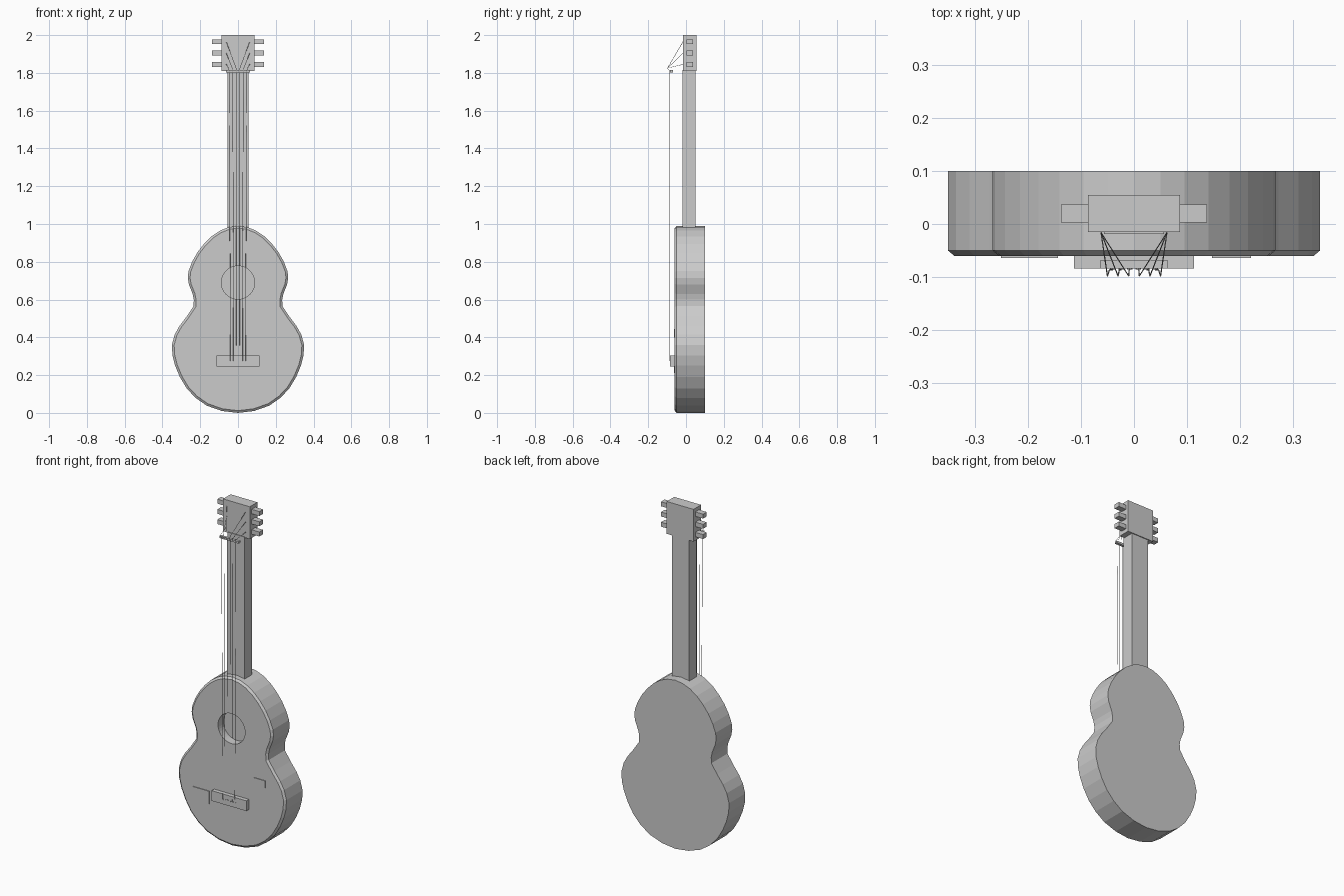
import bpy
import bmesh
from mathutils import Matrix, Vector

default = bpy.data.objects.get("Cube")
if default:
    bpy.data.objects.remove(default, do_unlink=True)

grey = bpy.data.materials.new("plain_grey")
grey.use_nodes = True
colour = (0.6, 0.6, 0.6, 1)
grey.diffuse_color = colour
grey.node_tree.nodes["Principled BSDF"].inputs["Base Color"].default_value = colour


def finish(name, bm):
    bmesh.ops.recalc_face_normals(bm, faces=bm.faces)
    mesh = bpy.data.meshes.new(name)
    bm.to_mesh(mesh)
    bm.free()
    mesh.materials.append(grey)
    obj = bpy.data.objects.new(name, mesh)
    bpy.context.collection.objects.link(obj)
    return obj


def box(name, x, y, z):
    """Box from (min, max) pairs on each axis."""
    bm = bmesh.new()
    bmesh.ops.create_cube(bm, size=1)
    for v in bm.verts:
        v.co = [sum(r) / 2 + c * (r[1] - r[0]) for r, c in zip((x, y, z), v.co)]
    return finish(name, bm)


def disc(name, x, z, radius, y, sides):
    """Cylinder along y between two depths."""
    bm = bmesh.new()
    place = Matrix.Translation((x, sum(y) / 2, z)) @ Matrix.Rotation(1.5707963, 4, "X")
    bmesh.ops.create_cone(bm, cap_ends=True, segments=sides, radius1=radius,
                          radius2=radius, depth=y[1] - y[0], matrix=place)
    return finish(name, bm)


# Body: mirrored half outline, extruded, with a chamfered front rim
half = [(0, 0.99), (0.05, 0.983), (0.095, 0.965), (0.14, 0.935), (0.18, 0.895),
        (0.215, 0.85), (0.243, 0.80), (0.262, 0.75), (0.266, 0.715), (0.26, 0.68),
        (0.24, 0.63), (0.234, 0.60), (0.235, 0.565), (0.272, 0.51), (0.31, 0.46),
        (0.335, 0.415), (0.35, 0.36), (0.347, 0.305), (0.333, 0.25), (0.308, 0.19),
        (0.272, 0.13), (0.225, 0.08), (0.165, 0.038), (0.085, 0.01), (0, 0)]
outline = half + [(-x, z) for x, z in half[-2:0:-1]]
bm = bmesh.new()
back = bm.faces.new([bm.verts.new((x, 0.10, z)) for x, z in outline])
geom = bmesh.ops.extrude_face_region(bm, geom=[back], use_keep_orig=True)["geom"]
front = [g for g in geom if isinstance(g, bmesh.types.BMFace)][0]
for v in front.verts:
    v.co.y = -0.05
bmesh.ops.recalc_face_normals(bm, faces=bm.faces)
bmesh.ops.inset_region(bm, faces=[front], thickness=0.012)
for v in front.verts:
    v.co.y = -0.06
body = finish("body", bm)

# Sound hole cut into the front
cutter = disc("sound_hole_cutter", 0, 0.69, 0.088, (-0.12, -0.01), 40)
cutter.hide_render = True
cut = body.modifiers.new("sound_hole", "BOOLEAN")
cut.operation = "DIFFERENCE"
cut.solver = "EXACT"
cut.object = cutter
bpy.context.view_layer.objects.active = body
bpy.ops.object.modifier_apply(modifier=cut.name)
bpy.data.objects.remove(cutter, do_unlink=True)

# Neck, head, nut and bridge
box("neck", (-0.056, 0.056), (-0.019, 0.05), (0.975, 1.815))
box("headstock", (-0.087, 0.087), (-0.015, 0.055), (1.81, 2.0))
box("nut", (-0.063, 0.063), (-0.084, -0.068), (1.803, 1.815))
box("bridge", (-0.113, 0.113), (-0.084, -0.055), (0.245, 0.305))

# Thin plates on the front
box("lower_front_plate", (-0.25, -0.143), (-0.064, -0.058), (0.21, 0.285))
box("upper_front_plate", (0.147, 0.22), (-0.064, -0.058), (0.40, 0.443))

# Tuning pegs
for side, label in ((1, "left"), (-1, "right")):
    for i in range(3):
        z = 1.845 + 0.06 * i
        box(f"{label}_tuning_peg_{i + 1}", sorted((side * 0.08, side * 0.137)),
            (0.003, 0.037), (z - 0.013, z + 0.013))

# Strings and bridge pins, fanning out on the head
for i in range(6):
    t = (i - 2.5) / 2.5
    side = 1 if t > 0 else -1
    rank = i if i < 3 else 5 - i
    disc(f"bridge_pin_{i + 1}", t * 0.04, 0.275, 0.005, (-0.086, -0.08), 8)
    path = [(t * 0.04, -0.086, 0.275), (t * 0.046, -0.086, 1.81),
            (t * 0.05, -0.098, 1.825),
            (side * 0.062, -0.016, 1.845 + 0.06 * rank)]
    curve = bpy.data.curves.new(f"string_{i + 1}", "CURVE")
    curve.dimensions = "3D"
    curve.bevel_depth = 0.0012
    curve.bevel_resolution = 0
    spline = curve.splines.new("POLY")
    spline.points.add(len(path) - 1)
    for point, co in zip(spline.points, path):
        point.co = Vector(co).to_4d()
    curve.materials.append(grey)
    string = bpy.data.objects.new(f"string_{i + 1}", curve)
    bpy.context.collection.objects.link(string)
